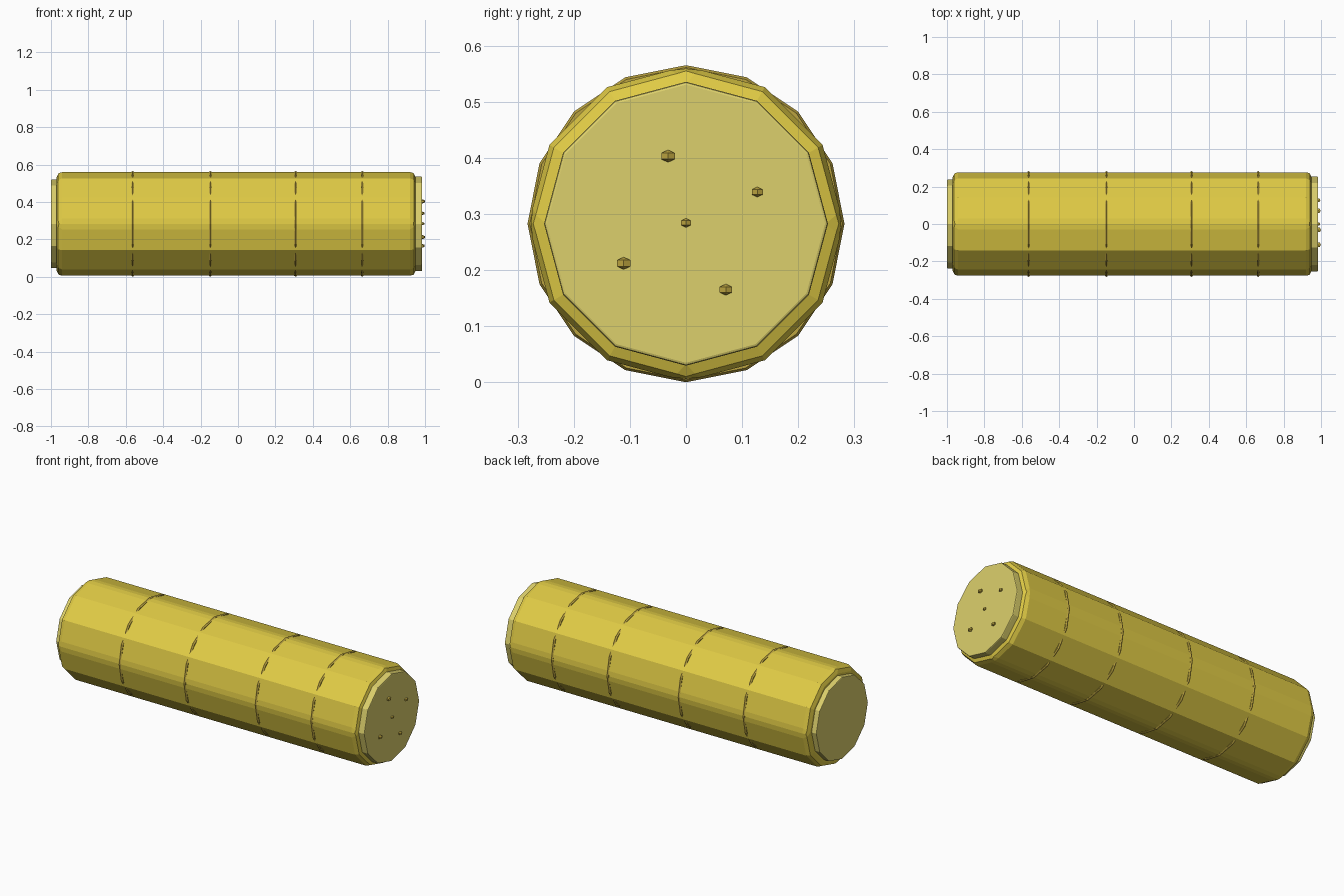
import bpy, bmesh, math
from mathutils import Matrix

if "Cube" in bpy.data.objects:
    bpy.data.objects.remove(bpy.data.objects["Cube"])

CZ = 0.2825  # height of the long axis


def material(name, rgb):
    m = bpy.data.materials.new(name)
    m.diffuse_color = (*rgb, 1)
    m.use_nodes = True
    m.node_tree.nodes["Principled BSDF"].inputs["Base Color"].default_value = m.diffuse_color
    return m


YELLOW = material("yellow", (0.75, 0.60, 0.06))
PALE = material("pale_yellow", (0.72, 0.63, 0.15))
MUSTARD = material("mustard", (0.50, 0.37, 0.05))


def finish(bm, name, mat):
    bmesh.ops.recalc_face_normals(bm, faces=bm.faces)
    me = bpy.data.meshes.new(name)
    bm.to_mesh(me)
    bm.free()
    me.materials.append(mat)
    ob = bpy.data.objects.new(name, me)
    bpy.context.collection.objects.link(ob)
    return ob


def drum(name, x0, x1, r, bevel, mat, soften_axes=False):
    """Twelve-sided drum along x with rounded rims."""
    bm = bmesh.new()
    m = Matrix.Translation(((x0 + x1) / 2, 0, CZ)) @ Matrix.Rotation(math.pi / 2, 4, 'Y')
    bmesh.ops.create_cone(bm, cap_ends=True, segments=12, radius1=r, radius2=r,
                          depth=x1 - x0, matrix=m)
    edges = []
    for e in bm.edges:
        a, b = e.verts
        rim = abs(a.co.x - b.co.x) < 1e-4
        on_axis = abs(a.co.y) < 1e-3 or abs(a.co.z - CZ) < 1e-3
        if rim or (soften_axes and on_axis):
            edges.append(e)
    bmesh.ops.bevel(bm, geom=edges, offset=bevel, segments=2, profile=0.5,
                    affect='EDGES', clamp_overlap=True)
    return finish(bm, name, mat)


def band(name, x, major=0.274, minor=0.0085, sides=16, tube=6):
    """Thin ring that just breaks the surface of the body."""
    bm = bmesh.new()
    loops = []
    for i in range(sides):
        a = 2 * math.pi * i / sides
        loop = []
        for j in range(tube):
            b = 2 * math.pi * j / tube
            r = major + minor * math.cos(b)
            loop.append(bm.verts.new((x + minor * math.sin(b), r * math.cos(a),
                                      CZ + r * math.sin(a))))
        loops.append(loop)
    for i in range(sides):
        p, q = loops[i], loops[(i + 1) % sides]
        for j in range(tube):
            k = (j + 1) % tube
            bm.faces.new((p[j], q[j], q[k], p[k]))
    return finish(bm, name, MUSTARD)


# Main body and end caps
drum("body", -0.97, 0.95, 0.281, 0.03, YELLOW, soften_axes=True)
drum("left_cap", -1.0, -0.93, 0.237, 0.004, PALE)
drum("right_cap", 0.91, 0.985, 0.253, 0.005, PALE)

# Bands around the body
for i, x in enumerate((-0.563, -0.148, 0.308, 0.664)):
    band(f"band_{i + 1}", x)

# Small bumps on the right end
bumps = [(0, 0.284, 0.008), (-0.032, 0.403, 0.011), (0.127, 0.339, 0.009),
         (-0.111, 0.212, 0.011), (0.071, 0.165, 0.010)]
for i, (y, z, r) in enumerate(bumps):
    bm = bmesh.new()
    m = Matrix.Translation((0.987, y, z)) @ Matrix.Diagonal((1.3, 1.45, 1, 1)) \
        @ Matrix.Rotation(math.pi / 6, 4, 'Z')
    bmesh.ops.create_uvsphere(bm, u_segments=6, v_segments=3, radius=r, matrix=m)
    finish(bm, f"bump_{i + 1}", MUSTARD)
